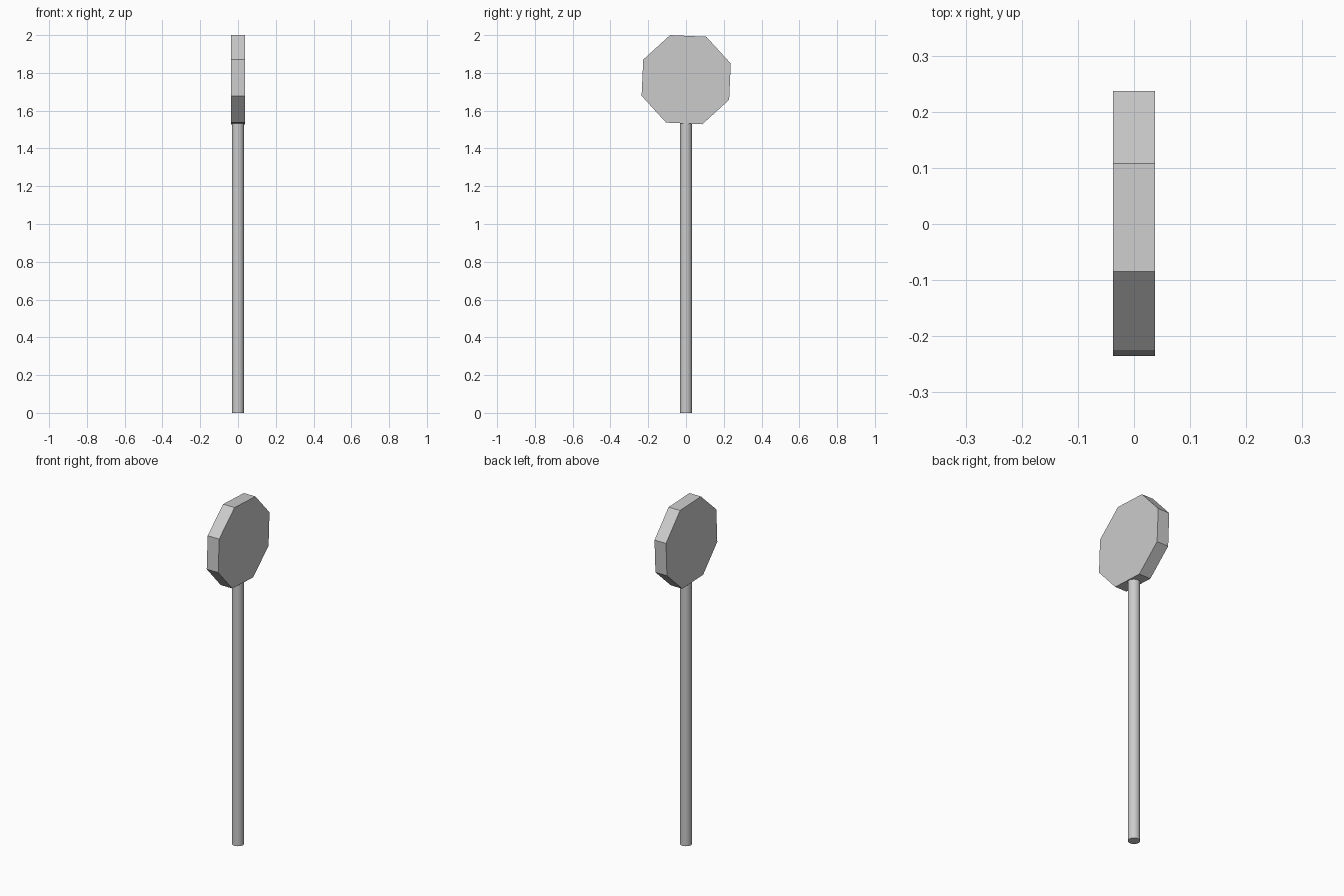
import bpy
import math
from mathutils import Matrix

if "Cube" in bpy.data.objects:
    bpy.data.objects.remove(bpy.data.objects["Cube"])

# round post standing on the ground, its top tucked into the sign plate
POST_TOP = 1.56
bpy.ops.mesh.primitive_cylinder_add(vertices=32, radius=0.032, depth=POST_TOP,
                                    location=(0, 0, POST_TOP / 2))
post = bpy.context.object
post.name = "post"
bpy.ops.object.shade_smooth_by_angle(angle=math.radians(40))

# thick octagonal sign plate facing sideways, turned slightly off level
bpy.ops.mesh.primitive_cylinder_add(vertices=8, radius=0.251, depth=0.074)
plate = bpy.context.object
plate.name = "sign_plate"
# stand the disc on edge (axis along x), first corner at 19.9 degrees from +y
to_x = Matrix(((0, 0, 1), (1, 0, 0), (0, 1, 0))).to_4x4()
first = plate.data.vertices[0].co
turn = math.radians(19.9) - math.atan2(first.y, first.x)
plate.data.transform(to_x @ Matrix.Rotation(turn, 4, 'Z'))
plate.location = (0, 0.001, 1.764)
